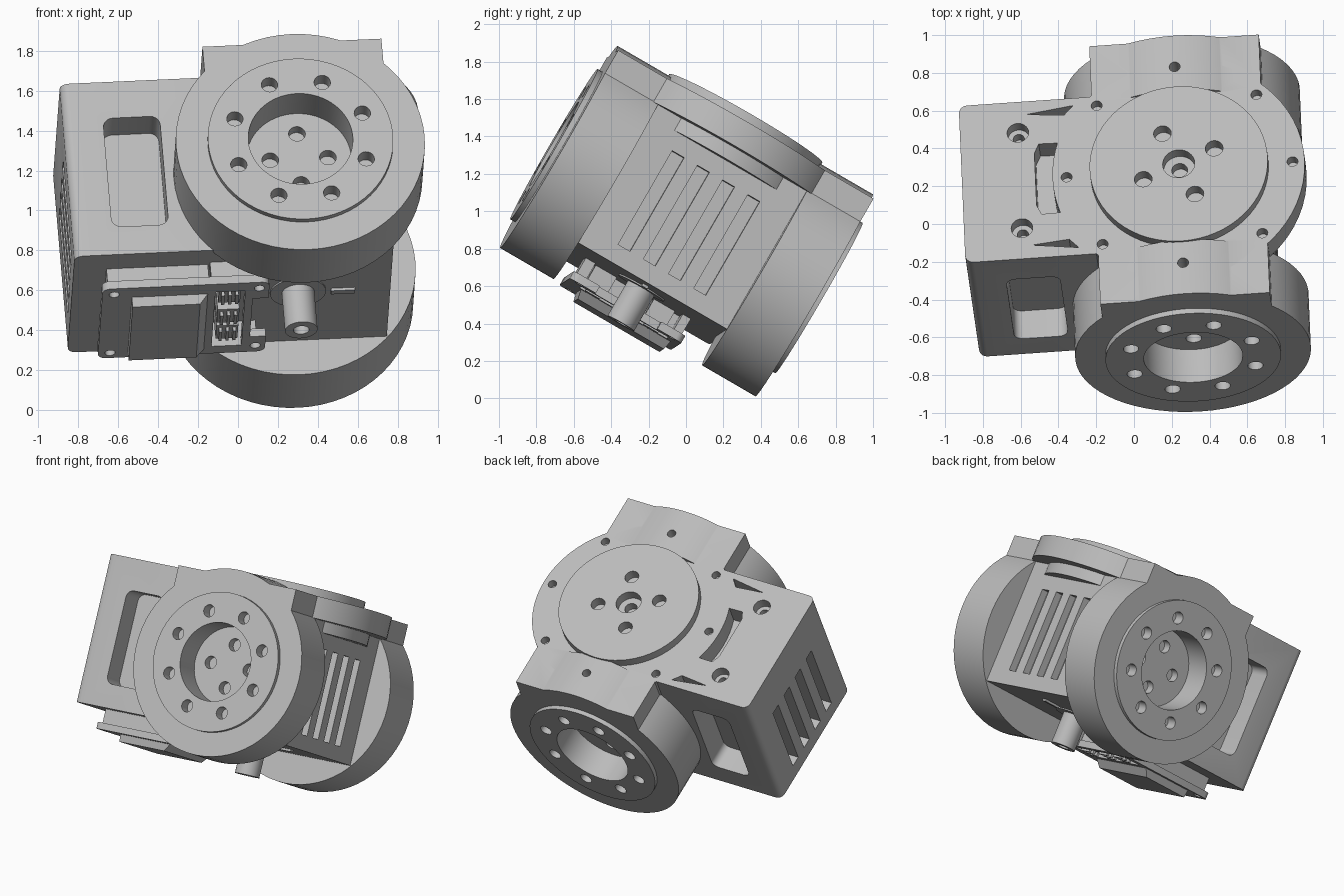
import bpy, bmesh, math
from mathutils import Matrix, Vector

if "Cube" in bpy.data.objects:
    bpy.data.objects.remove(bpy.data.objects["Cube"], do_unlink=True)

grey = bpy.data.materials.new("plain_grey")
grey.use_nodes = True
GREY = (0.5, 0.5, 0.5, 1)
grey.diffuse_color = GREY
grey.node_tree.nodes["Principled BSDF"].inputs["Base Color"].default_value = GREY

# Tilted frame of the whole unit
U = Vector((0.9966, 0.069, 0.045)).normalized()
V = Vector((-0.037, 0.864, -0.502))
V = (V - U * V.dot(U)).normalized()
W = U.cross(V)
FRAME = Matrix.Translation(Vector((0, 0, 1)) + V * 0.018) @ Matrix((U, V, W)).transposed().to_4x4()
CX, CZ = 0.28, -0.065      # shared axis of the rings


def box(bm, x, y, z):
    size = Matrix.Diagonal((x[1] - x[0], y[1] - y[0], z[1] - z[0], 1))
    mid = Vector((sum(x) / 2, sum(y) / 2, sum(z) / 2))
    return bmesh.ops.create_cube(bm, size=1, matrix=Matrix.Translation(mid) @ size)["verts"]


def disc(bm, x, y, z, r, sides=64):
    """Cylinder whose one spanned coordinate gives its axis."""
    if isinstance(y, tuple):
        mid, length, rot = (x, sum(y) / 2, z), y[1] - y[0], Matrix.Rotation(math.pi / 2, 4, 'X')
    else:
        mid, length, rot = (x, y, sum(z) / 2), z[1] - z[0], Matrix()
    bmesh.ops.create_cone(bm, cap_ends=True, segments=sides, radius1=r, radius2=r,
                          depth=abs(length), matrix=Matrix.Translation(mid) @ rot)


def round_edges(bm, verts, axis, offset, test=lambda e: True):
    edges = {e for v in verts for e in v.link_edges}
    chosen = [e for e in edges if test(e)
              and abs((e.verts[0].co - e.verts[1].co).normalized()[axis]) > 0.9]
    bmesh.ops.bevel(bm, geom=chosen, offset=offset, segments=5, profile=0.5, affect='EDGES')


def prism(bm, points, z):
    face = bm.faces.new([bm.verts.new((px, py, z[0])) for px, py in points])
    out = bmesh.ops.extrude_face_region(bm, geom=[face])["geom"]
    tops = [g for g in out if isinstance(g, bmesh.types.BMVert)]
    bmesh.ops.translate(bm, verts=tops, vec=(0, 0, z[1] - z[0]))
    bmesh.ops.recalc_face_normals(bm, faces=bm.faces)


def make(name, build):
    bm = bmesh.new()
    build(bm)
    mesh = bpy.data.meshes.new(name)
    bm.to_mesh(mesh)
    bm.free()
    mesh.materials.append(grey)
    obj = bpy.data.objects.new(name, mesh)
    bpy.context.collection.objects.link(obj)
    return obj


def combine(obj, build, operation):
    tool = make("tool", build)
    tool.hide_render = True
    mod = obj.modifiers.new("combine", 'BOOLEAN')
    mod.operation, mod.solver, mod.object = operation, 'EXACT', tool
    bpy.context.view_layer.update()
    done = obj.evaluated_get(bpy.context.evaluated_depsgraph_get())
    mesh = bpy.data.meshes.new_from_object(done)
    obj.modifiers.clear()
    obj.data = mesh
    bpy.data.objects.remove(tool, do_unlink=True)


def finish(obj):
    obj.data.shade_smooth()
    obj.data.set_sharp_from_angle(angle=math.radians(30))
    obj.matrix_world = FRAME


def circle(count, radius, start=0.0):
    for i in range(count):
        t = start + math.tau * i / count
        yield radius * math.cos(t), radius * math.sin(t)


# Housing: main box with rounded left corners
def main_box(bm):
    verts = box(bm, (-0.875, 0.73), (-0.48, 0.48), (-0.49, 0.51))
    round_edges(bm, verts, 2, 0.045, lambda e: e.verts[0].co.x < -0.8)

housing = make("housing", main_box)
unions = [lambda bm: box(bm, (-0.17, 0.73), (-0.79, 0.79), (-0.1, 0.51)),
          lambda bm: disc(bm, CX, 0, (0.365, 0.51), 0.665),
          lambda bm: disc(bm, CX, 0, (0.29, 0.40), 0.55),
          lambda bm: disc(bm, CX, 0, (0.40, 0.57), 0.473)]
for s in (-1, 1):
    unions.append(lambda bm, s=s: disc(bm, CX, tuple(sorted((s * 0.46, s * 0.79))), CZ, 0.625))
    unions.append(lambda bm, s=s: disc(bm, CX, tuple(sorted((s * 0.6, s * 0.82))), CZ, 0.465))
for build in unions:
    combine(housing, build, 'UNION')


# Ring bores, windows, vents and top sockets
def large_cuts(bm):
    for s in (-1, 1):
        disc(bm, CX, tuple(sorted((s * 0.62, s * 0.9))), CZ, 0.2625)
        verts = box(bm, (-0.675, -0.39), tuple(sorted((s * 0.31, s * 0.6))), (-0.33, 0.30))
        round_edges(bm, verts, 1, 0.05)
    for i in range(4):
        y = (i - 1.5) * 0.156
        box(bm, (0.68, 0.9), (y - 0.037, y + 0.037), (-0.39, 0.19))
        box(bm, (-1.0, -0.78), (y - 0.037, y + 0.037), (-0.39, 0.19))
    disc(bm, CX, 0, (0.50, 0.7), 0.085, 32)
    for s in (-1, 1):
        disc(bm, -0.568, s * 0.292, (0.44, 0.7), 0.057, 32)
        prism(bm, [(-0.52, s * 0.40), (-0.27, s * 0.435), (-0.32, s * 0.38)], (0.42, 0.7))
    arc = [(CX - 0.675 * math.cos(t), 0.675 * math.sin(t))
           for t in [(i - 4) * 0.08 for i in range(9)]]
    prism(bm, [(-0.46, 0.215), (-0.485, 0.16), (-0.485, -0.16), (-0.46, -0.215)] + arc, (0.38, 0.7))

combine(housing, large_cuts, 'DIFFERENCE')


# Bolt holes
def bolt_holes(bm):
    for s in (-1, 1):
        for dx, dz in circle(8, 0.347, math.pi / 8):
            disc(bm, CX + dx, tuple(sorted((s * 0.74, s * 0.9))), CZ + dz, 0.041, 24)
        for dx, dz in circle(4, 0.145):
            disc(bm, CX + dx, tuple(sorted((s * 0.56, s * 0.68))), CZ + dz, 0.042, 24)
    for dx, dy in circle(8, 0.6):
        disc(bm, CX + dx, dy, (0.45, 0.7), 0.029, 24)
    for dx, dy in circle(4, 0.207, math.pi / 8):
        disc(bm, CX + dx, dy, (0.5, 0.7), 0.047, 24)
    disc(bm, CX, 0, (0.44, 0.55), 0.042, 24)
    for s in (-1, 1):
        disc(bm, -0.568, s * 0.292, (0.38, 0.48), 0.03, 24)

combine(housing, bolt_holes, 'DIFFERENCE')
finish(housing)


# Connector board under the housing
def board(bm):
    verts = box(bm, (-0.74, 0.10), (-0.38, 0.31), (-0.63, -0.585))
    round_edges(bm, verts, 2, 0.04)

def board_cuts(bm):
    box(bm, (-0.17, -0.02), (-0.3, 0.24), (-0.7, -0.5))
    box(bm, (0.02, 0.2), (-0.22, 0.16), (-0.7, -0.5))
    for x, y in [(-0.68, -0.32), (-0.68, 0.26), (0.05, -0.32), (0.05, 0.25)]:
        disc(bm, x, y, (-0.7, -0.5), 0.026, 20)

connector_board = make("connector_board", board)
combine(connector_board, board_cuts, 'DIFFERENCE')
finish(connector_board)

def spacers(bm):
    box(bm, (-0.71, -0.2), (-0.34, 0.27), (-0.59, -0.48))
    box(bm, (-0.19, 0.06), (-0.36, -0.3), (-0.59, -0.48))
    box(bm, (-0.19, 0.06), (0.24, 0.29), (-0.59, -0.48))
finish(make("board_spacers", spacers))

# Raised cover with a sloped inner edge
def cover(bm):
    for v in box(bm, (-0.59, -0.2), (-0.29, 0.27), (-0.68, -0.62)):
        if v.co.z < -0.65:
            v.co.x -= 0.05 if v.co.x > -0.3 else 0
            v.co.y *= 0.95
finish(make("board_cover", cover))

# Plug sockets beside the cover
def sockets(bm):
    for y in (-0.22, -0.02, 0.14):
        box(bm, (-0.15, -0.04), (y - 0.07, y + 0.06), (-0.61, -0.48))
        for x in (-0.13, -0.095, -0.06):
            box(bm, (x - 0.008, x + 0.008), (y - 0.05, y + 0.04), (-0.635, -0.6))
finish(make("plug_sockets", sockets))

# Hollow post with its base ring and the small rib
post = make("cable_post", lambda bm: disc(bm, 0.265, -0.03, (-0.715, -0.48), 0.082, 40))
combine(post, lambda bm: disc(bm, 0.265, -0.03, (-0.8, -0.64), 0.04, 24), 'DIFFERENCE')
finish(post)
finish(make("post_base", lambda bm: disc(bm, 0.265, -0.03, (-0.498, -0.48), 0.14, 40)))
finish(make("underside_rib", lambda bm: box(bm, (0.43, 0.55), (-0.045, -0.01), (-0.505, -0.48))))
